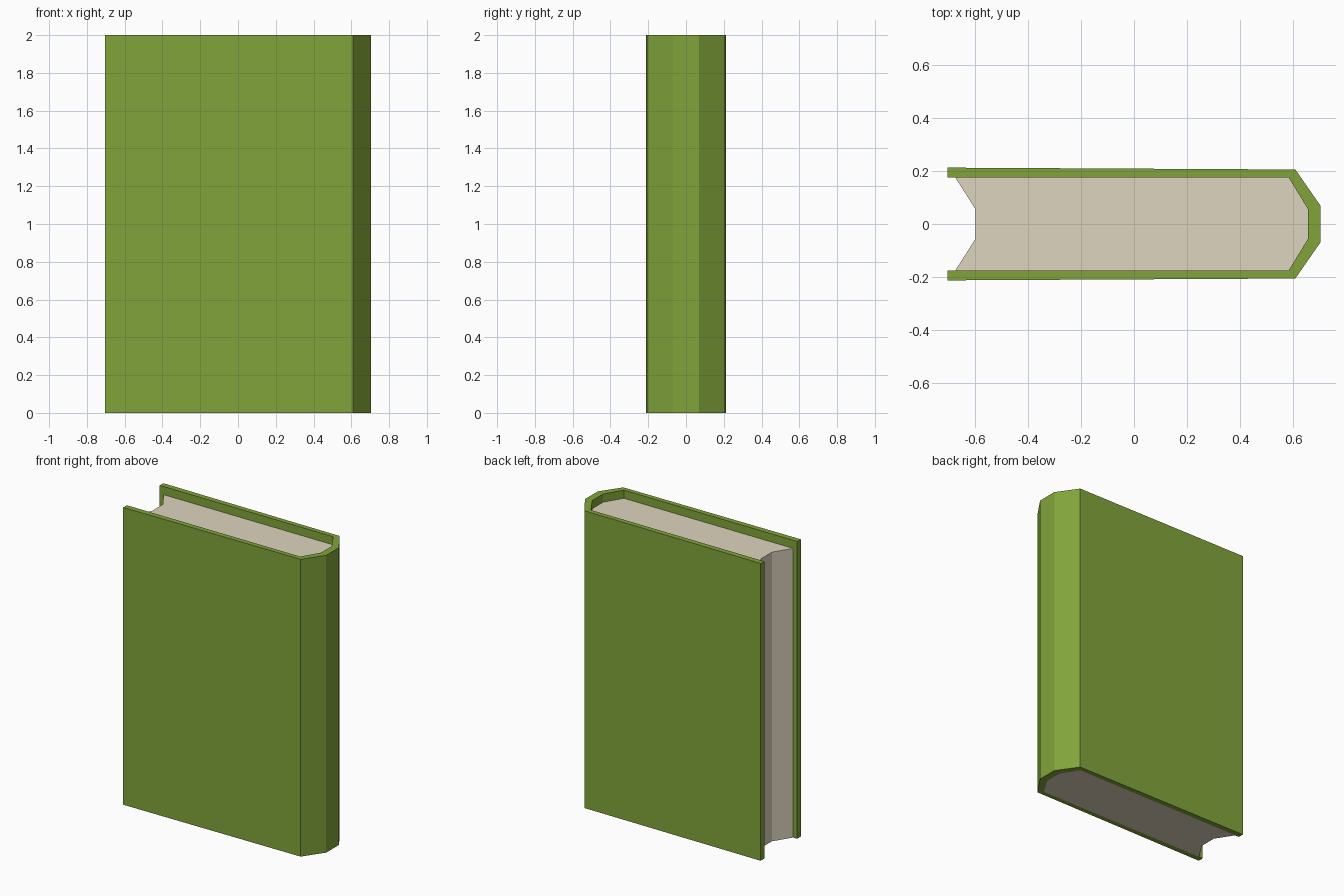
import bpy, bmesh

if "Cube" in bpy.data.objects:
    bpy.data.objects.remove(bpy.data.objects["Cube"])

HEIGHT = 2.0
PAGE_TOP = 1.945


def material(name, rgb):
    m = bpy.data.materials.new(name)
    m.diffuse_color = (*rgb, 1.0)
    m.use_nodes = True
    m.node_tree.nodes["Principled BSDF"].inputs["Base Color"].default_value = m.diffuse_color
    return m


def mirrored(half):
    """Complete a half outline across the y = 0 plane."""
    return half + [(x, -y) for x, y in reversed(half)]


def finish(bm, name, mat):
    bmesh.ops.recalc_face_normals(bm, faces=bm.faces)
    mesh = bpy.data.meshes.new(name)
    bm.to_mesh(mesh)
    bm.free()
    mesh.materials.append(mat)
    obj = bpy.data.objects.new(name, mesh)
    bpy.context.collection.objects.link(obj)
    return obj


def extrude_up(bm, faces, height):
    result = bmesh.ops.extrude_face_region(bm, geom=faces, use_keep_orig=True)
    verts = [v for v in result["geom"] if isinstance(v, bmesh.types.BMVert)]
    bmesh.ops.translate(bm, verts=verts, vec=(0, 0, height))


green = material("cover green", (0.22, 0.37, 0.042))
cream = material("page cream", (0.73, 0.66, 0.52))

# Cover: two boards and a faceted spine, a strip between two outlines
outer = mirrored([(-0.705, 0.213), (0.61, 0.206), (0.705, 0.069)])
inner = mirrored([(-0.705, 0.175), (0.585, 0.175), (0.657, 0.057)])
bm = bmesh.new()
ov = [bm.verts.new((x, y, 0)) for x, y in outer]
iv = [bm.verts.new((x, y, 0)) for x, y in inner]
strip = [bm.faces.new((ov[i], ov[i + 1], iv[i + 1], iv[i])) for i in range(len(ov) - 1)]
extrude_up(bm, strip, HEIGHT)
finish(bm, "cover", green)

# Page block: rounded at the spine, hollow at the fore edge, sunk below the top
outline = mirrored([(-0.6, 0.057), (-0.675, 0.175), (0.585, 0.175), (0.657, 0.057)])
# reorder so the ring runs once around the block
bm = bmesh.new()
base = bm.faces.new([bm.verts.new((x, y, 0)) for x, y in outline])
extrude_up(bm, [base], PAGE_TOP)
finish(bm, "pages", cream)
